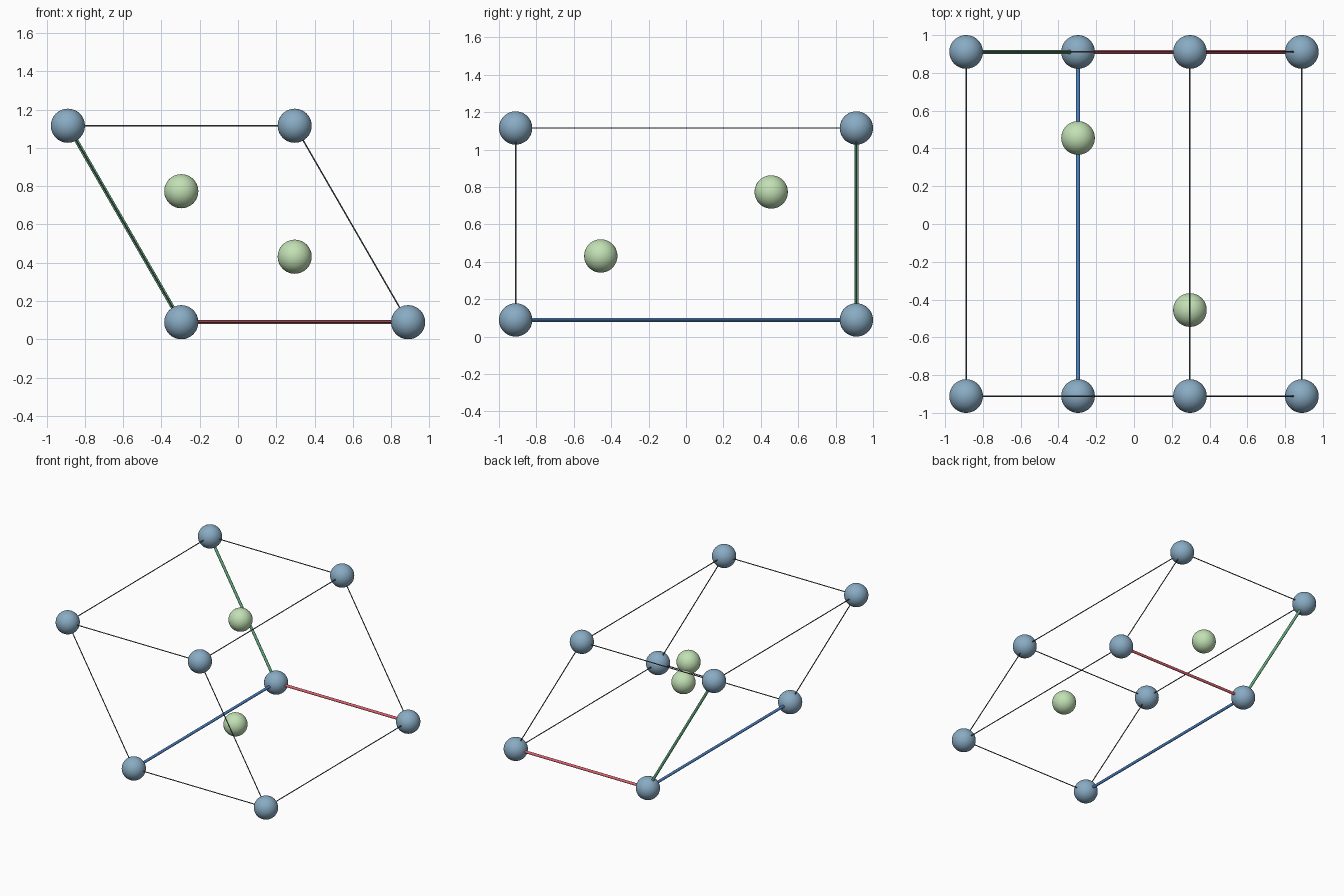
import bpy
from mathutils import Vector

if "Cube" in bpy.data.objects:
    bpy.data.objects.remove(bpy.data.objects["Cube"])

R = 0.089          # atom radius
AXIS_R = 0.0105    # coloured axis rods
EDGE_R = 0.0037    # thin cell edges


def material(name, rgb):
    m = bpy.data.materials.new(name)
    m.diffuse_color = (*rgb, 1)
    m.use_nodes = True
    m.node_tree.nodes["Principled BSDF"].inputs["Base Color"].default_value = m.diffuse_color
    return m


STEEL = material("steel blue", (0.25, 0.41, 0.55))
PALE = material("pale green", (0.54, 0.75, 0.46))
RED = material("red", (0.75, 0.13, 0.17))
GREEN = material("green", (0.14, 0.43, 0.23))
BLUE = material("blue", (0.08, 0.24, 0.58))
DARK = material("dark grey", (0.10, 0.11, 0.125))


def finish(name, mat):
    ob = bpy.context.object
    ob.name = name
    ob.data.materials.append(mat)
    bpy.ops.object.shade_smooth_by_angle()


def atom(name, p, mat):
    bpy.ops.mesh.primitive_uv_sphere_add(segments=48, ring_count=24, radius=R, location=p)
    finish(name, mat)


def rod(name, p, q, r, mat):
    d = q - p
    bpy.ops.mesh.primitive_cylinder_add(vertices=16, radius=r, depth=d.length, location=(p + q) / 2,
                                        rotation=d.to_track_quat('Z', 'Y').to_euler())
    finish(name, mat)


# Cell origin and its three axis vectors
origin = Vector((-0.2963, 0.911, R))
vecs = [Vector((1.185, 0, 0)), Vector((-0.5925, 0, 1.0263)), Vector((0, -1.822, 0))]
axis_mats = [RED, GREEN, BLUE]
axis_names = ["red_axis", "green_axis", "blue_axis"]


def point(f):
    return origin + sum((v * t for v, t in zip(vecs, f)), Vector())


# Corner atoms
for n in range(8):
    atom("corner_atom", point((n & 1, n >> 1 & 1, n >> 2)), STEEL)

# Inner atoms
atom("lower_inner_atom", point((2 / 3, 1 / 3, 0.75)), PALE)
atom("upper_inner_atom", point((1 / 3, 2 / 3, 0.25)), PALE)

# Cell edges: the three meeting at the origin are thick coloured axes
for k in range(3):
    for s in (0, 1):
        for t in (0, 1):
            f = [0, 0, 0]
            f[(k + 1) % 3], f[(k + 2) % 3] = s, t
            p = point(f)
            if s == t == 0:
                rod(axis_names[k], p, p + vecs[k], AXIS_R, axis_mats[k])
            else:
                rod("cell_edge", p, p + vecs[k], EDGE_R, DARK)
